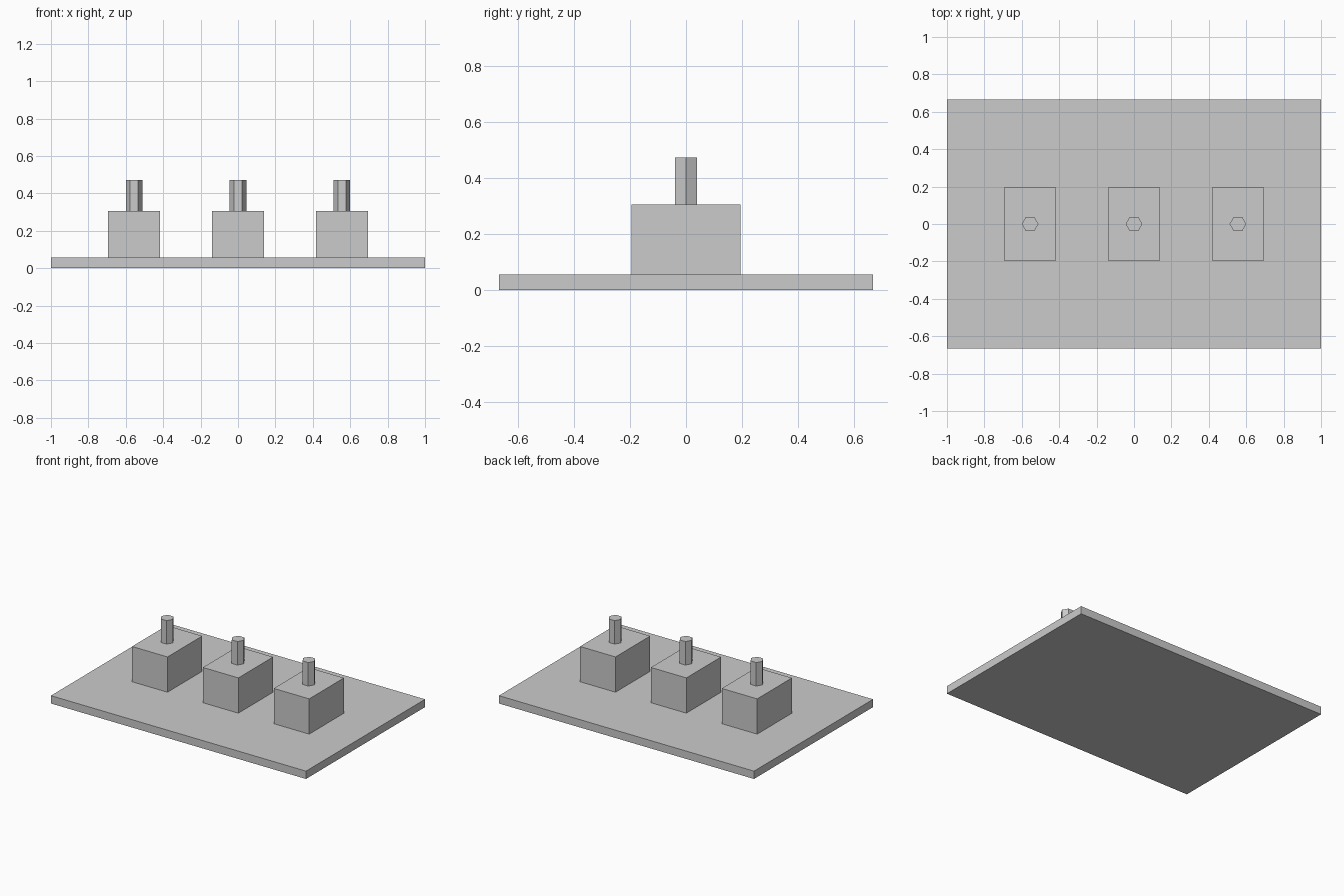
import bpy

if "Cube" in bpy.data.objects:
    bpy.data.objects.remove(bpy.data.objects["Cube"])

grey = bpy.data.materials.new("plain grey")
grey.diffuse_color = (0.6, 0.6, 0.6, 1)
grey.use_nodes = True
grey.node_tree.nodes["Principled BSDF"].inputs["Base Color"].default_value = grey.diffuse_color

U = 2 / 36          # base plate is 36 units long
PLATE_TOP = 1 * U
BLOCK_TOP = 5.5 * U
PIN_TOP = 8.5 * U


def finish(name):
    obj = bpy.context.object
    obj.name = name
    bpy.ops.object.transform_apply(location=False, rotation=False, scale=True)
    obj.data.materials.append(grey)


def box(name, x, width, depth, z0, z1):
    bpy.ops.mesh.primitive_cube_add(size=1, location=(x, 0, (z0 + z1) / 2))
    bpy.context.object.scale = (width, depth, z1 - z0)
    finish(name)


def hex_pin(name, x, radius, z0, z1):
    # corners of the hexagon point along x
    bpy.ops.mesh.primitive_cylinder_add(vertices=6, radius=radius, depth=z1 - z0,
                                        location=(x, 0, (z0 + z1) / 2))
    obj = bpy.context.object
    obj.rotation_euler.z = 0.5235988
    bpy.ops.object.transform_apply(location=False, rotation=True, scale=False)
    finish(name)


# Base plate
box("base_plate", 0, 36 * U, 24 * U, 0, PLATE_TOP)

# Three blocks, each with a six-sided pin on top
for side, x in (("left", -10 * U), ("middle", 0), ("right", 10 * U)):
    box(side + "_block", x, 5 * U, 7 * U, PLATE_TOP, BLOCK_TOP)
    hex_pin(side + "_pin", x, 0.8 * U, BLOCK_TOP, PIN_TOP)
